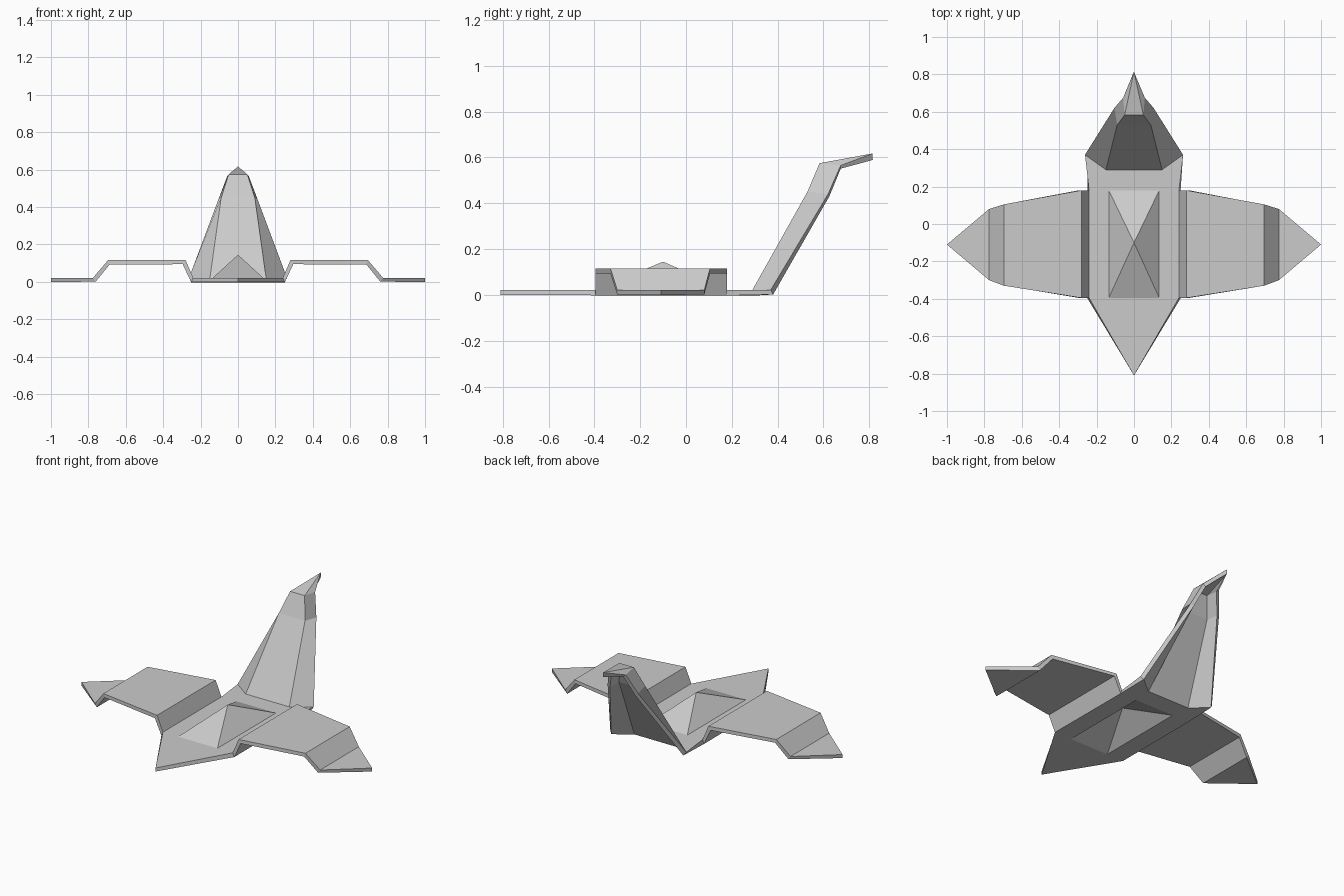
import bpy
import bmesh

if "Cube" in bpy.data.objects:
    bpy.data.objects.remove(bpy.data.objects["Cube"], do_unlink=True)

THICK = 0.022
FLOOR = THICK
WING_TOP = 0.116

paper = bpy.data.materials.new("grey_paper")
paper.use_nodes = True
GREY = (0.6, 0.6, 0.6, 1)
paper.diffuse_color = GREY
paper.node_tree.nodes["Principled BSDF"].inputs["Base Color"].default_value = GREY

# Fold points of the left half; the right half mirrors them
points = {
    "nose": (0, -0.81, FLOOR),
    "root_front": (0.24, -0.395, FLOOR), "root_back": (0.24, 0.18, FLOOR),
    "ridge_front": (0.135, -0.395, FLOOR), "ridge_back": (0.135, 0.18, FLOOR),
    "apex": (0, -0.1, 0.145),
    "shoulder_front": (0.28, -0.395, WING_TOP), "shoulder_back": (0.28, 0.18, WING_TOP),
    "elbow_front": (0.695, -0.33, WING_TOP), "elbow_back": (0.695, 0.105, WING_TOP),
    "wrist_front": (0.775, -0.3, FLOOR), "wrist_back": (0.775, 0.08, FLOOR),
    "wing_tip": (1, -0.11, FLOOR),
    "neck_base": (0.15, 0.29, FLOOR), "neck_corner": (0.262, 0.37, FLOOR),
    "neck_mid": (0.09, 0.53, 0.45), "neck_edge": (0.105, 0.62, 0.44),
    "head": (0.05, 0.583, 0.575), "cheek": (0.058, 0.675, 0.565),
    "beak": (0, 0.813, 0.617),
}

# Panels on each side of the body, by part
side_panels = [
    # body floor and raised centre
    "ridge_front root_front root_back ridge_back",
    "ridge_back root_back neck_corner neck_base",
    "ridge_front ridge_back apex",
    # wing
    "root_front shoulder_front shoulder_back root_back",
    "shoulder_front elbow_front elbow_back shoulder_back",
    "elbow_front wrist_front wrist_back elbow_back",
    "wrist_front wing_tip wrist_back",
    # neck side and beak side
    "neck_base neck_corner neck_edge neck_mid",
    "neck_mid neck_edge cheek head",
    "head cheek beak",
]

# Panels across the middle, given by their left edge; one-sided points close them
middle_panels = [
    "nose root_front ridge_front",
    "ridge_front apex",
    "apex ridge_back",
    "ridge_back neck_base",
    "neck_base neck_mid",
    "neck_mid head",
    "head beak",
]

bm = bmesh.new()
left = {n: bm.verts.new(p) for n, p in points.items()}
right = {n: left[n] if x == 0 else bm.verts.new((-x, y, z))
         for n, (x, y, z) in points.items()}

for panel in side_panels:
    names = panel.split()
    bm.faces.new([left[n] for n in names])
    bm.faces.new([right[n] for n in reversed(names)])

for panel in middle_panels:
    names = panel.split()
    loop = [left[n] for n in names] + [right[n] for n in reversed(names)]
    bm.faces.new(list(dict.fromkeys(loop)))

# Turn every panel to the same, upper side
bmesh.ops.recalc_face_normals(bm, faces=bm.faces)
bm.faces.ensure_lookup_table()
if bm.faces[0].normal.z < 0:
    bmesh.ops.reverse_faces(bm, faces=bm.faces)

mesh = bpy.data.meshes.new("folded_bird_sheet")
bm.to_mesh(mesh)
bm.free()
mesh.materials.append(paper)
bird = bpy.data.objects.new("folded_bird_sheet", mesh)
bpy.context.collection.objects.link(bird)

# Paper thickness below the folded surface
solid = bird.modifiers.new("paper_thickness", "SOLIDIFY")
solid.thickness = THICK
solid.offset = -1
solid.use_even_offset = True
